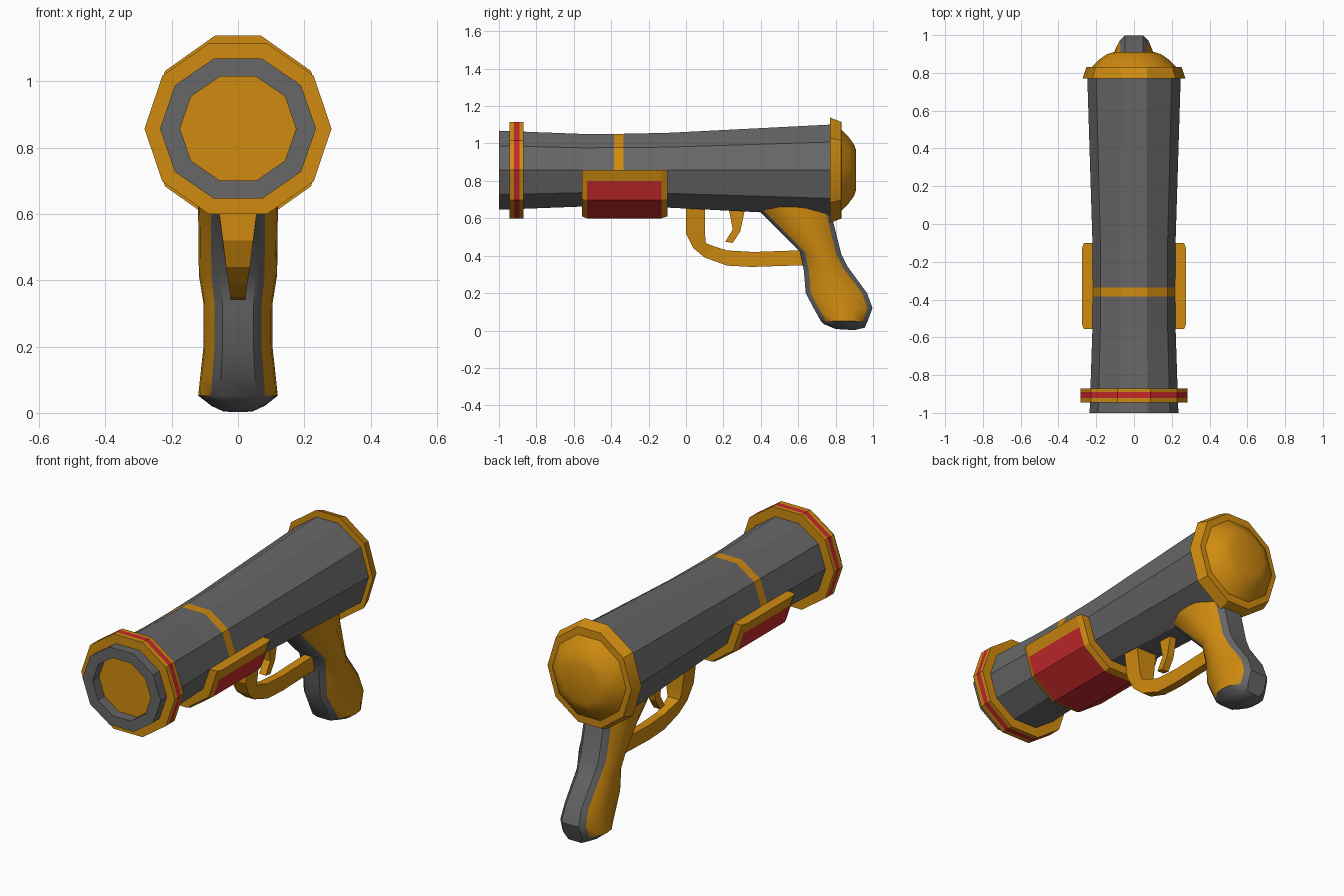
import bpy, bmesh, math
from mathutils import Vector

if "Cube" in bpy.data.objects:
    bpy.data.objects.remove(bpy.data.objects["Cube"], do_unlink=True)

AXIS_Z = 0.857
SIDES = 10


def material(name, rgb):
    m = bpy.data.materials.new(name)
    m.use_nodes = True
    m.diffuse_color = (*rgb, 1)
    m.node_tree.nodes["Principled BSDF"].inputs["Base Color"].default_value = (*rgb, 1)
    return m


grey = material("gunmetal grey", (0.135, 0.135, 0.135))
gold = material("gold", (0.63, 0.26, 0.005))
red = material("red", (0.57, 0.022, 0.024))


def loft(name, rings, mats, rule=None, angle=None):
    """Skin closed rings of equal length, cap both ends, colour faces by rule."""
    bm = bmesh.new()
    loops = [[bm.verts.new(p) for p in ring] for ring in rings]
    n = len(rings[0])
    for a, b in zip(loops, loops[1:]):
        for i in range(n):
            j = (i + 1) % n
            bm.faces.new((a[i], a[j], b[j], b[i]))
    bm.faces.new(loops[0])
    bm.faces.new(loops[-1])
    bmesh.ops.recalc_face_normals(bm, faces=bm.faces[:])
    if rule:
        for f in bm.faces:
            f.material_index = rule(f.calc_center_median(), f.normal)
    mesh = bpy.data.meshes.new(name)
    bm.to_mesh(mesh)
    bm.free()
    for m in mats:
        mesh.materials.append(m)
    ob = bpy.data.objects.new(name, mesh)
    bpy.context.collection.objects.link(ob)
    if angle:
        bpy.ops.object.select_all(action="DESELECT")
        ob.select_set(True)
        bpy.context.view_layer.objects.active = ob
        bpy.ops.object.shade_smooth_by_angle(angle=math.radians(angle))
    return ob


def decagon(y, rx, rz, top=0.31):
    """Ten-sided ring around the barrel axis; top is the half width of its flat."""
    pts = []
    for i in range(SIDES):
        a = math.tau * i / SIDES
        c = math.cos(a)
        if abs(c) < 0.5:
            c = math.copysign(top, c)
        pts.append(Vector((rx * c, y, AXIS_Z + rz * math.sin(a))))
    return pts


# Barrel with open muzzle and a painted band over its upper half
barrel = [(-0.84, 0.175, 0.165), (-1, 0.175, 0.165), (-1, 0.235, 0.222),
          (-0.55, 0.22, 0.204), (-0.385, 0.218, 0.205), (-0.335, 0.218, 0.205),
          (-0.1, 0.22, 0.21), (0.8, 0.248, 0.258, 0.27)]
loft("barrel", [decagon(*s) for s in barrel], [grey, gold],
     lambda c, n: int(-0.385 < c.y < -0.335 and c.z > AXIS_Z))

# Muzzle ring with a red stripe round the middle
loft("muzzle_ring", [decagon(y, 0.282, 0.271) for y in (-0.945, -0.92, -0.89, -0.87)],
     [gold, red], lambda c, n: int(-0.92 < c.y < -0.89 and abs(n.y) < 0.5))

# Rear flange and rounded end cap
cap = [(0.77, 0.272, 0.296, 0.25), (0.83, 0.252, 0.272, 0.27), (0.832, 0.222, 0.228),
       (0.87, 0.185, 0.186), (0.898, 0.145, 0.146), (0.91, 0.11, 0.111)]
loft("rear_cap", [decagon(*s) for s in cap], [gold], angle=32)


# Cradle wrapped under the barrel, framed in gold round red panels
def cradle_ring(y, s):
    half = decagon(y, 0.276 * s, 0.27 * s)[5:] + [Vector((0.276 * s, y, AXIS_Z))]
    t = 0.37
    return [half[0], half[0].lerp(half[1], t), *half[1:5], half[5].lerp(half[4], t), half[5]]


loft("under_cradle",
     [cradle_ring(y, s) for y, s in ((-0.557, 0.96), (-0.53, 1), (-0.13, 1), (-0.1, 0.96))],
     [gold, red], lambda c, n: int(-0.5 < c.y < -0.2 and c.z < 0.8))

# Trigger guard: outer edge, inner edge, half width
guard = [(0, 0.67, 0.1, 0.67, 0.065), (0, 0.52, 0.102, 0.51, 0.046),
         (0.04, 0.44, 0.106, 0.468, 0.036), (0.1, 0.39, 0.15, 0.45, 0.028),
         (0.22, 0.347, 0.22, 0.428, 0.023), (0.35, 0.34, 0.36, 0.42, 0.023),
         (0.66, 0.35, 0.65, 0.43, 0.023)]
loft("trigger_guard",
     [[(-w, y0, z0), (w, y0, z0), (w, y1, z1), (-w, y1, z1)] for y0, z0, y1, z1, w in guard],
     [gold])

# Trigger
trigger = [(0.225, 0.67, 0.32, 0.67), (0.25, 0.54, 0.29, 0.53), (0.21, 0.475, 0.25, 0.468)]
loft("trigger",
     [[(-0.02, y0, z0), (0.02, y0, z0), (0.02, y1, z1), (-0.02, y1, z1)]
      for y0, z0, y1, z1 in trigger], [gold])


# Grip: grey front and back strips with gold cheeks
def grip_ring(yf, zf, yb, zb, w):
    front, back = Vector((0, yf, zf)), Vector((0, yb, zb))
    inset = 0.027 / (back - front).length
    side = [(0, 0.45), (inset, 0.68), (0.33, 0.96), (0.5, 1),
            (0.67, 0.96), (1 - inset, 0.68), (1, 0.45)]
    right = [front.lerp(back, t) + Vector((w * k, 0, 0)) for t, k in side]
    left = [Vector((-p.x, p.y, p.z)) for p in reversed(right)]
    return right + left


grip = [(0.37, 0.66, 0.77, 0.66, 0.122), (0.44, 0.59, 0.785, 0.59, 0.12),
        (0.61, 0.42, 0.83, 0.41, 0.118), (0.63, 0.32, 0.865, 0.34, 0.104),
        (0.64, 0.2, 0.968, 0.2, 0.104), (0.685, 0.115, 0.997, 0.12, 0.113),
        (0.72, 0.052, 0.972, 0.052, 0.12), (0.735, 0.035, 0.955, 0.015, 0.085),
        (0.8, 0.008, 0.9, 0.002, 0.045)]
grip_ob = loft("grip", [grip_ring(*s) for s in grip], [grey, gold], angle=40)

# Cheek faces lie between the inset edges of each ring, above the butt
per_ring = 14
for i, face in enumerate(grip_ob.data.polygons):
    row, col = divmod(i, per_ring)
    face.material_index = int(row < 6 and col % 7 in (1, 2, 3, 4))
